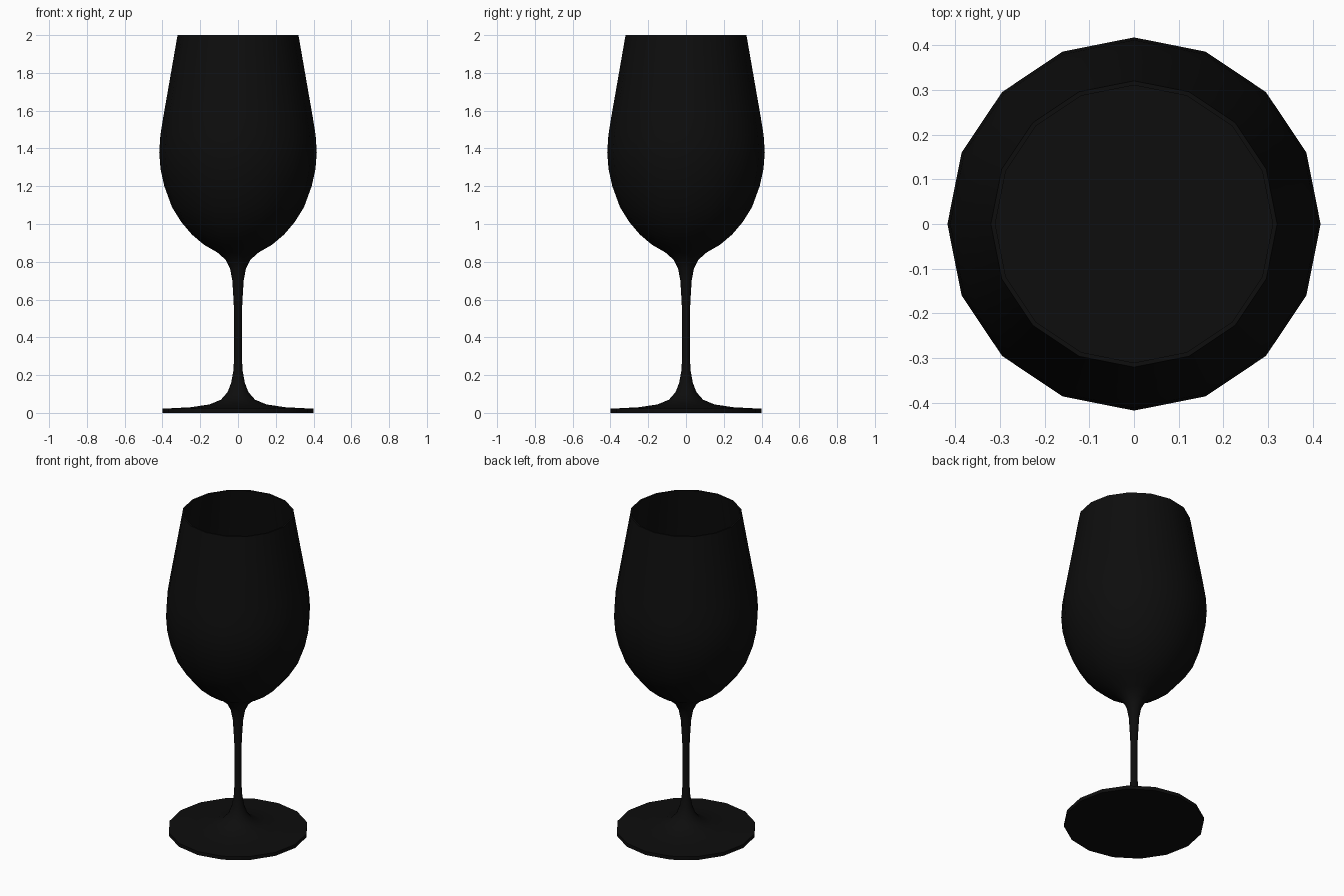
import bpy
import bmesh
from math import cos, sin, tau, radians

SIDES = 16
WALL = 0.01
LIQUID_Z = 1.2

cube = bpy.data.objects.get("Cube")
if cube:
    bpy.data.objects.remove(cube, do_unlink=True)

# One near-black colour for the whole piece
black = bpy.data.materials.new("black_glass")
black.use_nodes = True
colour = (0.004, 0.004, 0.004, 1)
black.diffuse_color = colour
black.node_tree.nodes["Principled BSDF"].inputs["Base Color"].default_value = colour


def lathe(name, profile):
    """Turn (radius, height) points about z; zero radius makes a pole."""
    bm = bmesh.new()
    rings = []
    for r, z in profile:
        n = SIDES if r > 0 else 1
        rings.append([bm.verts.new((r * cos(tau * i / SIDES), r * sin(tau * i / SIDES), z))
                      for i in range(n)])
    for low, high in zip(rings, rings[1:]):
        for i in range(SIDES):
            j = (i + 1) % SIDES
            corners = [low[i % len(low)], low[j % len(low)],
                       high[j % len(high)], high[i % len(high)]]
            bm.faces.new(list(dict.fromkeys(corners)))
    mesh = bpy.data.meshes.new(name)
    bm.to_mesh(mesh)
    bm.free()
    mesh.materials.append(black)
    obj = bpy.data.objects.new(name, mesh)
    bpy.context.collection.objects.link(obj)
    bpy.ops.object.select_all(action='DESELECT')
    obj.select_set(True)
    bpy.context.view_layer.objects.active = obj
    bpy.ops.object.shade_smooth_by_angle(angle=radians(40))
    return obj


# Foot, stem and bowl as one continuous outline
foot = [(0, 0), (0.4, 0), (0.4, 0.022), (0.25, 0.03), (0.15, 0.045), (0.09, 0.07)]
stem = [(0.055, 0.11), (0.036, 0.16), (0.025, 0.22), (0.02, 0.3), (0.02, 0.52),
        (0.025, 0.62), (0.03, 0.7), (0.042, 0.765), (0.065, 0.81), (0.11, 0.85)]
bowl = [(0.18, 0.89), (0.245, 0.945), (0.3, 1.01), (0.35, 1.09), (0.39, 1.2),
        (0.41, 1.29), (0.417, 1.38), (0.411, 1.47), (0.395, 1.57), (0.36, 1.77),
        (0.32, 2)]

# Inner wall follows the bowl, from the rim down to the bottom
inner = [(r - WALL, z) for r, z in reversed(bowl)]
inner += [(0.1, 0.87), (0, 0.86)]
lathe("wine_glass", foot + stem + bowl + inner)

# Level drink surface inside the bowl
lathe("drink_surface", [(0.39 - WALL, LIQUID_Z), (0, LIQUID_Z)][::-1])
bpy.data.objects["drink_surface"].data.flip_normals()
if bpy.data.objects["drink_surface"].data.polygons[0].normal.z < 0:
    bpy.data.objects["drink_surface"].data.flip_normals()
